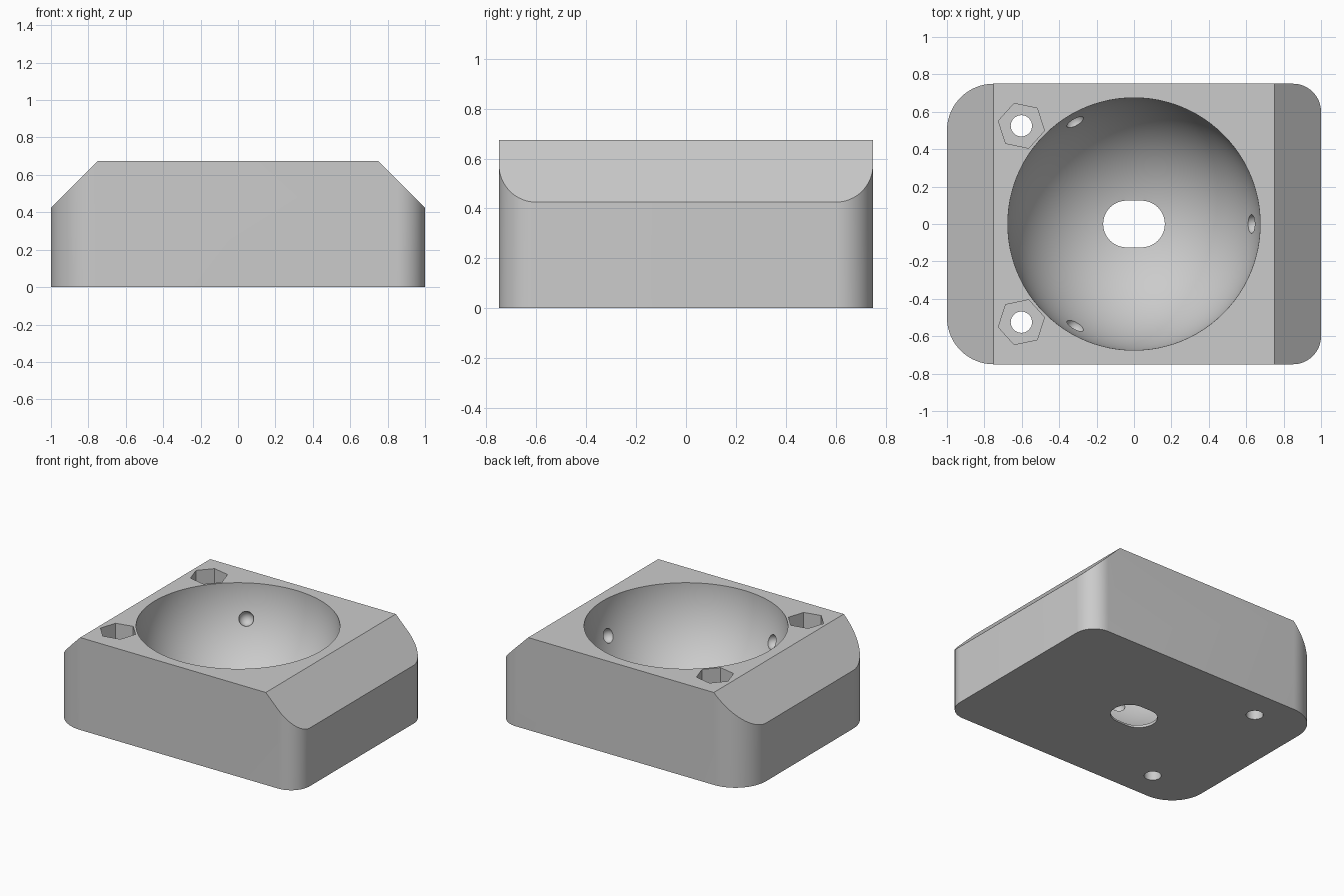
import bpy, bmesh, math
from mathutils import Vector

if "Cube" in bpy.data.objects:
    bpy.data.objects.remove(bpy.data.objects["Cube"])

HEIGHT = 0.675
BOWL_R = 0.675

grey = bpy.data.materials.new("plain_grey")
grey.use_nodes = True
grey.diffuse_color = (0.6, 0.6, 0.6, 1)
grey.node_tree.nodes["Principled BSDF"].inputs["Base Color"].default_value = (0.6, 0.6, 0.6, 1)


def arc(cx, cy, r, start, end, steps):
    angles = [math.radians(start + (end - start) * i / steps) for i in range(steps + 1)]
    return [(cx + r * math.cos(a), cy + r * math.sin(a)) for a in angles]


def add_mesh(name, bm):
    bmesh.ops.recalc_face_normals(bm, faces=bm.faces)
    mesh = bpy.data.meshes.new(name)
    bm.to_mesh(mesh)
    bm.free()
    mesh.materials.append(grey)
    obj = bpy.data.objects.new(name, mesh)
    bpy.context.collection.objects.link(obj)
    return obj


def prism(name, outline, z0, z1, chamfer=None):
    bm = bmesh.new()
    base = bm.faces.new([bm.verts.new((x, y, z0)) for x, y in outline])
    top = bmesh.ops.extrude_face_region(bm, geom=[base])["geom"]
    bmesh.ops.translate(bm, vec=(0, 0, z1 - z0),
                        verts=[v for v in top if isinstance(v, bmesh.types.BMVert)])
    # slanted cuts along the two end edges
    for side in (-1, 1) if chamfer else ():
        bmesh.ops.bisect_plane(bm, geom=bm.verts[:] + bm.edges[:] + bm.faces[:],
                               plane_co=(side * (1 - chamfer), 0, z1),
                               plane_no=(side, 0, 1), clear_outer=True)
        bmesh.ops.holes_fill(bm, edges=[e for e in bm.edges if e.is_boundary], sides=0)
    return add_mesh(name, bm)


def ball(name, centre, r, segments, rings):
    bm = bmesh.new()
    bmesh.ops.create_uvsphere(bm, u_segments=segments, v_segments=rings, radius=r)
    bmesh.ops.translate(bm, vec=centre, verts=bm.verts)
    return add_mesh(name, bm)


def cut(target, cutter):
    cutter.hide_render = True
    mod = target.modifiers.new("cut", "BOOLEAN")
    mod.operation, mod.solver, mod.object = "DIFFERENCE", "EXACT", cutter
    bpy.ops.object.select_all(action="DESELECT")
    target.select_set(True)
    bpy.context.view_layer.objects.active = target
    bpy.ops.object.modifier_apply(modifier=mod.name)
    bpy.data.objects.remove(cutter)


# Block with tight corners on one end and wide corners on the other
outline = (arc(0.85, 0.60, 0.15, 0, 90, 16) + arc(-0.75, 0.50, 0.25, 90, 180, 20)
           + arc(-0.75, -0.50, 0.25, 180, 270, 20) + arc(0.85, -0.60, 0.15, 270, 360, 16))
body = prism("socket_block", outline, 0, HEIGHT, chamfer=0.25)

# Slot through the floor
slot = arc(0.04, 0, 0.125, -90, 90, 24) + arc(-0.04, 0, 0.125, 90, 270, 24)
cut(body, prism("slot_cutter", slot, -0.1, 0.3))

# Round bowl
cut(body, ball("bowl_cutter", (0, 0, HEIGHT), BOWL_R, 96, 63))

# Three small bearing dimples in the bowl wall
for degrees in (0, 120, 240):
    a, tilt = math.radians(degrees), math.radians(21)
    direction = Vector((math.cos(a) * math.cos(tilt), math.sin(a) * math.cos(tilt), -math.sin(tilt)))
    cut(body, ball("dimple_cutter", Vector((0, 0, HEIGHT)) + direction * BOWL_R, 0.05, 32, 17))

# Hexagonal nut pockets with screw holes
for side in (-1, 1):
    cx, cy = -0.602, side * 0.525
    hexagon = arc(cx, cy, 0.126, -12 * side, 288 * side if side > 0 else 312, 5)
    cut(body, prism("nut_cutter", hexagon, 0.3, HEIGHT + 0.1))
    cut(body, prism("screw_cutter", arc(cx, cy, 0.057, 0, 348.75, 31), -0.1, 0.4))

body.select_set(True)
bpy.context.view_layer.objects.active = body
bpy.ops.object.shade_smooth_by_angle(angle=math.radians(25))
